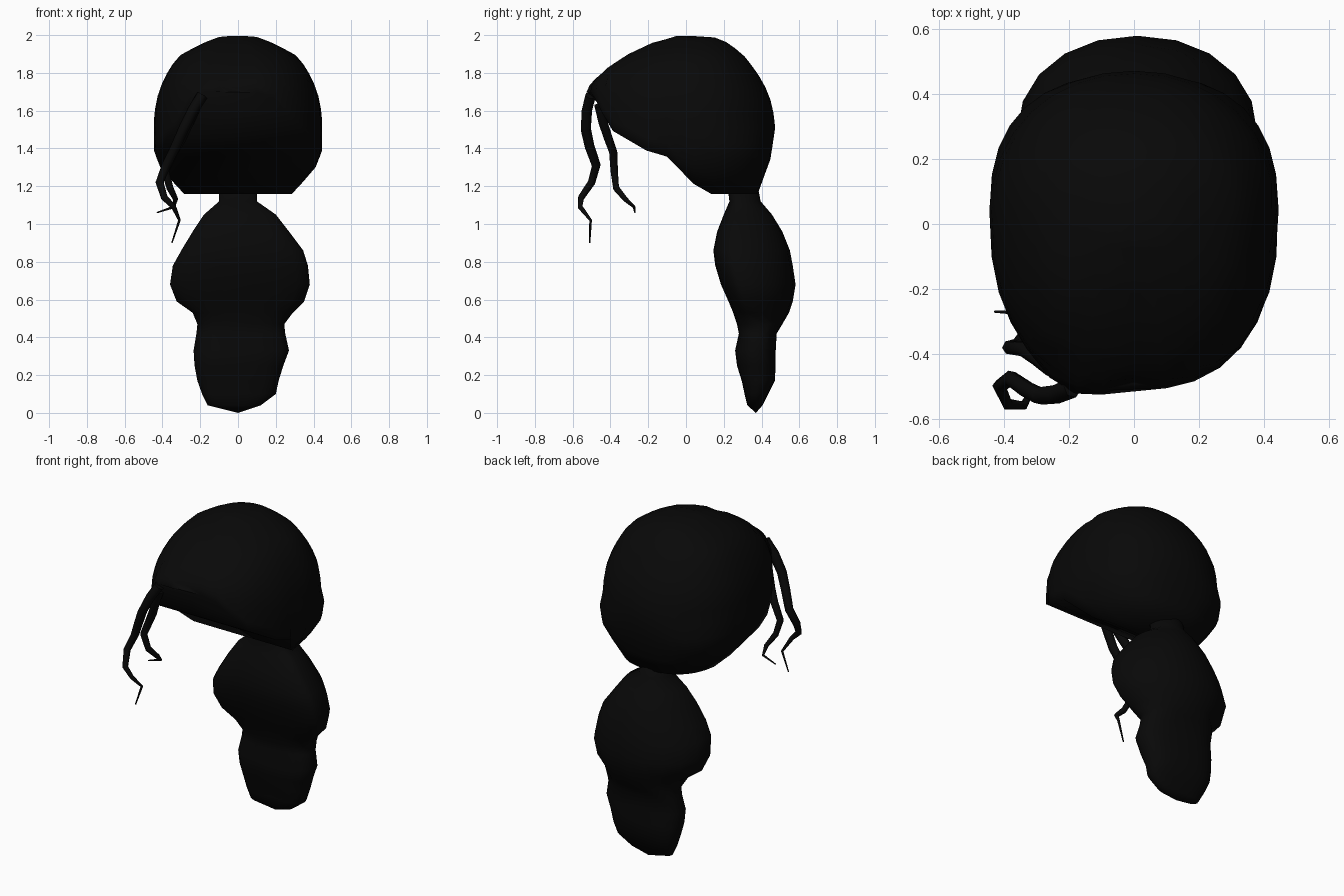
import bpy, bmesh
from math import sin, cos, pi

cube = bpy.data.objects.get("Cube")
if cube:
    bpy.data.objects.remove(cube, do_unlink=True)

# Single hair colour
hair = bpy.data.materials.new("hair_black")
hair.use_nodes = True
BLACK = (0.0025, 0.0025, 0.0025, 1)
hair.diffuse_color = BLACK
hair.node_tree.nodes["Principled BSDF"].inputs["Base Color"].default_value = BLACK


def lerp_table(table, t):
    """Interpolate rows (key, values...) sorted by rising key."""
    if t <= table[0][0]:
        return table[0][1:]
    for a, b in zip(table, table[1:]):
        if t <= b[0]:
            f = (t - a[0]) / (b[0] - a[0])
            return [p + (q - p) * f for p, q in zip(a[1:], b[1:])]
    return table[-1][1:]


def power(v, n):
    return (1 if v >= 0 else -1) * abs(v) ** (2 / n)


def loft(name, rings, top, bottom=None):
    """Skin closed rings; end in a point, or in strips running side to side."""
    bm = bmesh.new()
    rows = [[bm.verts.new(p) for p in ring] for ring in rings]
    n = len(rows[0])
    for a, b in zip(rows, rows[1:]):
        for i in range(n):
            j = (i + 1) % n
            bm.faces.new((a[i], a[j], b[j], b[i]))
    for tip, row in ((top, rows[0]), (bottom, rows[-1])):
        if tip:
            v = bm.verts.new(tip)
            for i in range(n):
                bm.faces.new((v, row[i], row[(i + 1) % n]))
        else:
            for i in range(n // 2):
                strip = dict.fromkeys((row[i], row[i + 1], row[n - i - 1], row[-i]))
                bm.faces.new(list(strip))
    bmesh.ops.recalc_face_normals(bm, faces=bm.faces)
    mesh = bpy.data.meshes.new(name)
    bm.to_mesh(mesh)
    bm.free()
    mesh.shade_smooth()
    mesh.materials.append(hair)
    obj = bpy.data.objects.new(name, mesh)
    bpy.context.collection.objects.link(obj)


# Cap slices: height, half width, reach to the front, reach to the back
CAP = [(1.16, .29, .565, .34), (1.23, .35, .565, .355), (1.28, .40, .565, .395),
       (1.36, .443, .565, .41), (1.53, .447, .565, .435), (1.65, .435, .565, .41),
       (1.75, .40, .545, .37), (1.83, .36, .46, .315), (1.90, .30, .35, .26),
       (1.96, .18, .22, .18), (1.98, .13, .14, .13), (2.0, .07, .08, .08)]
# Hem line: depth, height
HEM = [(-.5, 1.7), (-.40, 1.5), (-.28, 1.43), (-.16, 1.36), (-.07, 1.355),
       (.05, 1.2), (.1, 1.16)]
CENTRE = .04


def cap_point(angle, z):
    w, front, back = lerp_table(CAP, z)
    s, c = sin(angle), cos(angle)
    if c > 0:
        # parting dent at the middle, fuller fringe swept to the right
        dent = 1 - .05 * max(0, 1 - abs(s) / .15)
        low = min(1, max(0, (1.78 - z) / .1))
        fringe = 1 + .11 * low * max(0, 1 - abs(s + .4) / .35)
        return (w * power(s, 2.3), CENTRE - front * power(c, 2.35) * dent * fringe, z)
    n = 2.5 if z < 1.45 else 2.1
    return (w * power(s, n), CENTRE - back * power(c, n), z)


def hem_height(angle):
    lo, hi = 1.16, 2.0
    for _ in range(30):
        mid = (lo + hi) / 2
        if mid > lerp_table(HEM, cap_point(angle, mid)[1])[0]:
            hi = mid
        else:
            lo = mid
    return hi


# Hair cap: dome closed by a sloping underside along the hem
SEGMENTS, ROWS = 32, 14
angles = [2 * pi * i / SEGMENTS for i in range(SEGMENTS)]
hems = [hem_height(a) for a in angles]
rings = [[cap_point(a, 2 - (2 - h) * (k / ROWS) ** 1.6) for a, h in zip(angles, hems)]
         for k in range(1, ROWS + 1)]
loft("hair_cap", rings, top=(0, CENTRE, 1.995))

# Ponytail slices: height, right edge, left edge, front edge, back edge
TAIL = [(1.2, -.1, .1, .22, .38), (1.12, -.1, .1, .23, .395),
        (1.05, -.18, .2, .2, .455), (.96, -.24, .27, .165, .51),
        (.86, -.3, .345, .145, .55), (.78, -.345, .37, .155, .565),
        (.68, -.36, .38, .185, .58), (.59, -.325, .35, .225, .565),
        (.53, -.24, .29, .25, .545), (.47, -.215, .245, .27, .51),
        (.42, -.22, .25, .28, .48), (.33, -.235, .27, .26, .475),
        (.25, -.23, .24, .27, .475), (.17, -.215, .215, .295, .47),
        (.1, -.19, .2, .31, .435), (.04, -.16, .12, .325, .405)]
rings = []
for z, x0, x1, y0, y1 in TAIL:
    # upper bulge is widest toward the front, lower end is boxier
    share, n = (.24, 2.1) if z > .5 else (.5, 2.6)
    mid = y0 + share * (y1 - y0)
    ring = []
    for i in range(20):
        s, c = sin(2 * pi * i / 20), cos(2 * pi * i / 20)
        depth = mid - y0 if c > 0 else y1 - mid
        ring.append(((x0 + x1) / 2 + (x1 - x0) / 2 * power(s, n),
                     mid - depth * power(c, n), z))
    rings.append(ring)
loft("ponytail", rings, top=(0, .3, 1.21), bottom=(0, .37, 0))


def strand(name, points, thick):
    """Tapered loose lock swept along a path."""
    curve = bpy.data.curves.new(name, "CURVE")
    curve.dimensions = "3D"
    curve.bevel_depth = thick
    curve.bevel_resolution = 1
    curve.use_fill_caps = True
    line = curve.splines.new("POLY")
    line.points.add(len(points) - 1)
    last = len(points) - 1
    for i, (p, co) in enumerate(zip(line.points, points)):
        p.co = (*co, 1)
        p.radius = max(.2, 1 - (i / last) ** 4) * (1 - .4 * i / last)
    line.use_smooth = True
    curve.materials.append(hair)
    obj = bpy.data.objects.new(name, curve)
    bpy.context.collection.objects.link(obj)


# Loose locks at the right of the forehead
strand("long_front_strand",
       [(-.19, -.505, 1.68), (-.24, -.525, 1.6), (-.29, -.53, 1.5),
        (-.33, -.51, 1.41), (-.38, -.475, 1.31), (-.415, -.5, 1.22),
        (-.39, -.555, 1.14), (-.34, -.56, 1.09), (-.31, -.505, 1.02),
        (-.35, -.51, .9)], .031)
strand("short_front_strand",
       [(-.22, -.46, 1.63), (-.26, -.44, 1.54), (-.3, -.41, 1.45), (-.34, -.385, 1.38),
        (-.385, -.38, 1.28), (-.36, -.37, 1.19), (-.33, -.32, 1.13),
        (-.34, -.275, 1.09), (-.43, -.27, 1.06)], .029)
